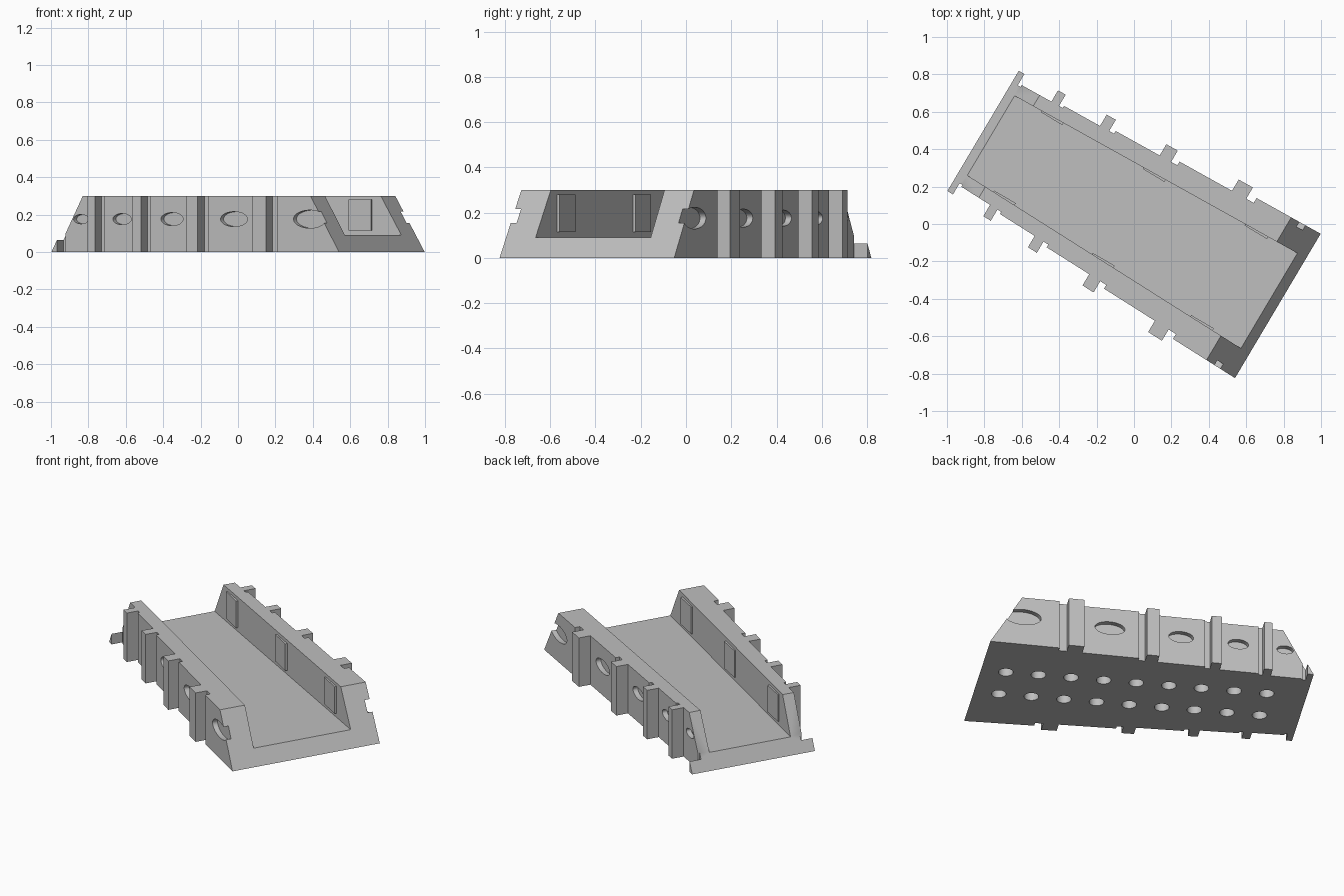
import bpy, bmesh, math
from mathutils import Matrix, Vector

old = bpy.data.objects.get("Cube")
if old:
    bpy.data.objects.remove(old, do_unlink=True)

HEIGHT, FLOOR, TAPER = 0.3, 0.09, 0.028
# The channel runs along its own local x axis and stands turned on the ground
PLACE = Matrix.Rotation(math.radians(-30.7), 4, 'Z') @ Matrix.Translation((0, 0.016, 0))

grey = bpy.data.materials.new("plain grey")
grey.use_nodes = True
grey.diffuse_color = (0.52, 0.52, 0.52, 1)
grey.node_tree.nodes["Principled BSDF"].inputs["Base Color"].default_value = (0.52, 0.52, 0.52, 1)


def prism(bm, outline, z0, z1):
    """Extrude a flat outline from z0 to z1."""
    face = bm.faces.new([bm.verts.new((x, y, z0)) for x, y in outline])
    top = bmesh.ops.extrude_face_region(bm, geom=[face])
    verts = [g for g in top["geom"] if isinstance(g, bmesh.types.BMVert)]
    bmesh.ops.translate(bm, verts=verts, vec=(0, 0, z1 - z0))


def finish(name, bm):
    bmesh.ops.recalc_face_normals(bm, faces=bm.faces)
    bm.transform(PLACE)
    mesh = bpy.data.meshes.new(name)
    bm.to_mesh(mesh)
    bm.free()
    mesh.materials.append(grey)
    obj = bpy.data.objects.new(name, mesh)
    bpy.context.collection.objects.link(obj)
    return obj


def inner(u):
    """Half width of the channel."""
    return 0.2725 + TAPER * u


# Body outline: ribs, grooves and wall panels that step outwards
levels = [0.330, 0.341, 0.354, 0.371, 0.394, 0.424]
ribs = [(-0.913, 0.09, 0.018), (-0.667, 0.047, 0.023), (-0.368, 0.056, 0.03),
        (0.001, 0.07, 0.038), (0.447, 0.087, 0.046)]
RIB_DEPTH = 0.07
side = []
for i, (end, width, groove) in enumerate(ribs):
    for u, level in [(end - width, levels[i]), (end - width, levels[i] + RIB_DEPTH),
                     (end, levels[i] + RIB_DEPTH), (end, levels[i]),
                     (end + groove, levels[i]), (end + groove, levels[i + 1])]:
        side.append((u, level + TAPER * u))
side = side[1:] + [(0.95, levels[-1] + TAPER * 0.95)]

bm = bmesh.new()
prism(bm, side + [(u, -v) for u, v in reversed(side)], 0, HEIGHT)

# Sloping ends
for foot, lean, sign in [(0.885, 0.6, 1), (-0.948, 0.543, -1)]:
    cut = bmesh.ops.bisect_plane(bm, geom=bm.verts[:] + bm.edges[:] + bm.faces[:],
                                 plane_co=(foot, 0, 0),
                                 plane_no=Vector((sign, 0, lean)).normalized(),
                                 clear_outer=True)
    edges = [g for g in cut["geom_cut"] if isinstance(g, bmesh.types.BMEdge)]
    bmesh.ops.holes_fill(bm, edges=edges, sides=0)
body = finish("channel_body", bm)

# Cutter: channel, oval wall pockets and round sockets underneath
bm = bmesh.new()
prism(bm, [(-1.2, -inner(-1.2)), (1.2, -inner(1.2)), (1.2, inner(1.2)), (-1.2, inner(-1.2))],
      FLOOR, 0.5)
pockets = [(-0.796, 0.047, 0.025), (-0.529, 0.058, 0.03), (-0.203, 0.07, 0.035),
           (0.203, 0.085, 0.04), (0.7, 0.103, 0.048)]
for (u, rx, rz), level in zip(pockets, levels[1:]):
    for s in (1, -1):
        m = (Matrix.Translation((u, s * (level + TAPER * u), 0.176))
             @ Matrix.Rotation(s * math.atan(TAPER), 4, 'Z')
             @ Matrix.Rotation(math.pi / 2, 4, 'X') @ Matrix.Diagonal((rx, rz, 1, 1)))
        bmesh.ops.create_cone(bm, cap_ends=True, segments=48, radius1=1, radius2=1,
                              depth=0.06, matrix=m)
for i in range(9):
    for s in (1, -1):
        bmesh.ops.create_cone(bm, cap_ends=True, segments=32, radius1=0.041, radius2=0.041,
                              depth=0.1,
                              matrix=Matrix.Translation((0.744 - 0.1835 * i, s * 0.122, 0)))
cutter = finish("cutter", bm)
cutter.hide_render = True

mod = body.modifiers.new("cut", 'BOOLEAN')
mod.operation = 'DIFFERENCE'
mod.solver = 'EXACT'
mod.object = cutter
bpy.ops.object.select_all(action='DESELECT')
body.select_set(True)
bpy.context.view_layer.objects.active = body
bpy.ops.object.modifier_apply(modifier="cut")
bpy.data.objects.remove(cutter, do_unlink=True)
bpy.ops.object.shade_smooth_by_angle(angle=math.radians(30))

# Raised wedge plates on the inner walls
for s, label in ((1, "left"), (-1, "right")):
    for n, (a, b) in enumerate([(-0.735, -0.6), (-0.11, 0.025), (0.512, 0.652)]):
        bm = bmesh.new()
        prism(bm, [(a, s * (inner(a) + 0.01)), (b, s * (inner(b) + 0.01)),
                   (b, s * (inner(b) - 0.013)), (a, s * (inner(a) - 0.008))], 0.115, 0.28)
        finish(f"{label}_wall_plate_{n + 1}", bm)
